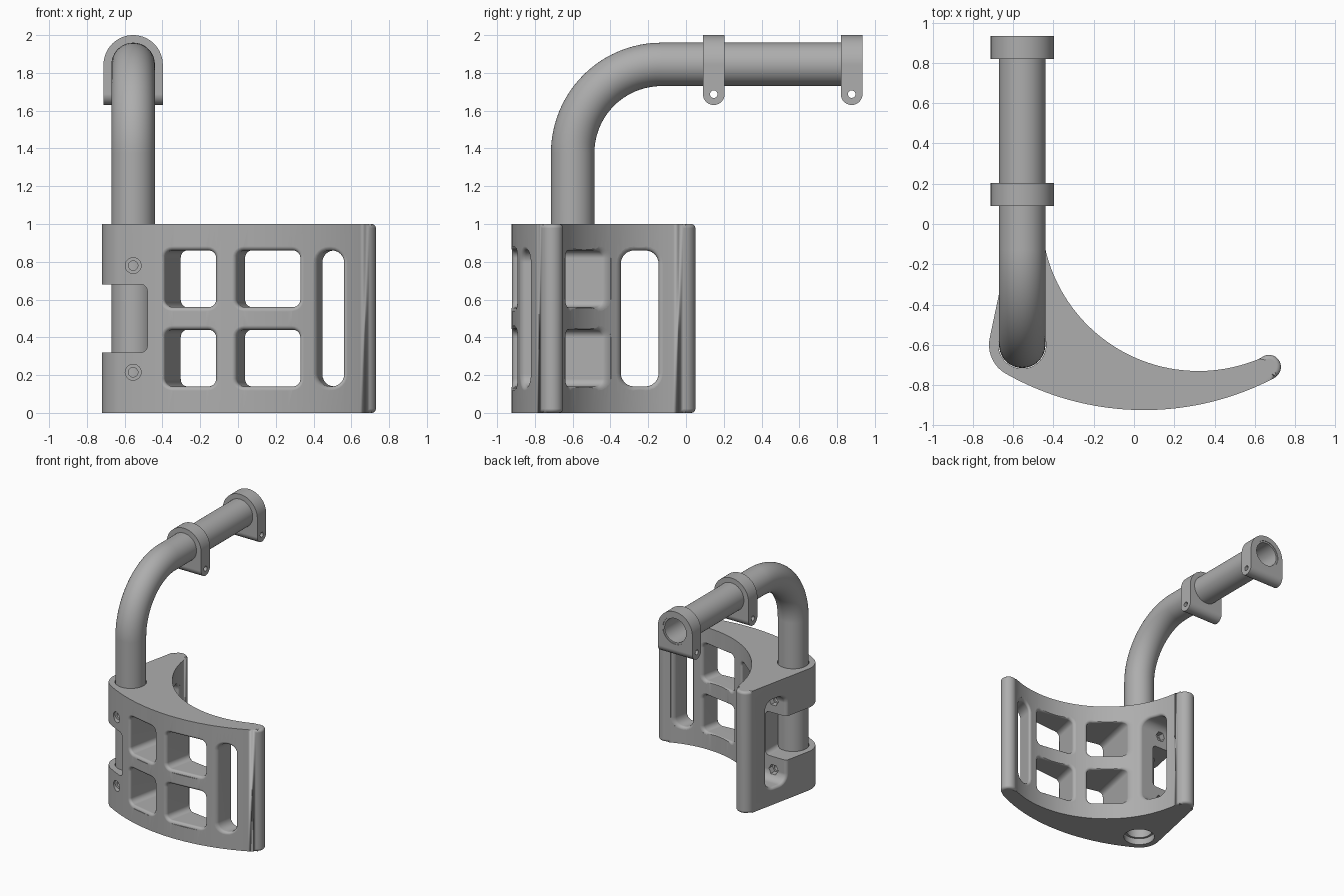
import bpy, bmesh, math
from mathutils import Vector

if "Cube" in bpy.data.objects:
    bpy.data.objects.remove(bpy.data.objects["Cube"])

grey = bpy.data.materials.new("plain grey")
grey.use_nodes = True
COLOUR = (0.42, 0.42, 0.42, 1)
grey.diffuse_color = COLOUR
grey.node_tree.nodes["Principled BSDF"].inputs["Base Color"].default_value = COLOUR

TUBE_X, TUBE_Y, TUBE_Z = -0.555, -0.6, 1.845
TUBE_R, BORE_R = 0.115, 0.098
FILLET = 0.022


def along_x(u, v, w): return Vector((w, u, v))
def along_y(u, v, w): return Vector((u, w, v))
def along_z(u, v, w): return Vector((u, v, w))


def arc(cx, cy, r, a, b, n):
    """Points on an arc, angles in degrees."""
    angles = [math.radians(a + (b - a) * i / n) for i in range(n + 1)]
    return [(cx + r * math.cos(t), cy + r * math.sin(t)) for t in angles]


def circle(cx, cy, r, n=48):
    return arc(cx, cy, r, 0, 360, n)[:-1]


def rounded_rect(cx, cy, hx, hy, r, n=6):
    pts = []
    for k, (sx, sy) in enumerate([(1, 1), (-1, 1), (-1, -1), (1, -1)]):
        pts += arc(cx + sx * (hx - r), cy + sy * (hy - r), r, 90 * k, 90 * k + 90, n)
    return pts


def loft(name, rings, wrap=False, rim=0):
    """Skin a list of rings; wrap joins last to first, rim rounds both end edges."""
    bm = bmesh.new()
    vs = [[bm.verts.new(p) for p in ring] for ring in rings]
    for a, b in zip(vs, vs[1:] + (vs[:1] if wrap else [])):
        for i in range(len(a)):
            j = (i + 1) % len(a)
            bm.faces.new((a[i], a[j], b[j], b[i]))
    if not wrap:
        caps = [bm.faces.new(vs[0]), bm.faces.new(vs[-1])]
        if rim:
            edges = [e for f in caps for e in f.edges]
            bmesh.ops.bevel(bm, geom=edges, offset=rim, segments=4, profile=0.5,
                            affect='EDGES', clamp_overlap=False)
    bmesh.ops.recalc_face_normals(bm, faces=bm.faces[:])
    mesh = bpy.data.meshes.new(name)
    bm.to_mesh(mesh)
    bm.free()
    ob = bpy.data.objects.new(name, mesh)
    bpy.context.collection.objects.link(ob)
    mesh.materials.append(grey)
    return ob


def prism(name, pts, place, a, b, rim=0):
    return loft(name, [[place(u, v, w) for u, v in pts] for w in (a, b)], rim=rim)


def activate(ob):
    bpy.ops.object.select_all(action='DESELECT')
    ob.select_set(True)
    bpy.context.view_layer.objects.active = ob


def combine(ob, cutter, operation='DIFFERENCE'):
    activate(ob)
    m = ob.modifiers.new("cut", 'BOOLEAN')
    m.operation, m.object, m.solver = operation, cutter, 'EXACT'
    bpy.ops.object.modifier_apply(modifier=m.name)
    bpy.data.objects.remove(cutter)


def finish(ob):
    activate(ob)
    bpy.ops.object.shade_smooth_by_angle(angle=math.radians(32))
    m = ob.modifiers.new("even shading", 'WEIGHTED_NORMAL')
    m.keep_sharp = True


# Guard: crescent outline, rounded at the tube corner and at both tips
outline = arc(0.05, 0.47, 1.394, -119.5, -62.3, 48)
outline += arc(0.67, -0.71, 0.06, -62.3, 114.7, 16)[1:]
outline += arc(0.32, 0.05, 0.78, -65.3, -175.3, 56)[1:]
outline += arc(-0.53, -0.02, 0.07, 4.7, 168, 16)[1:]
outline += arc(TUBE_X, TUBE_Y, 0.165, 168, 240.5, 12)[:-1]
guard = prism("guard", outline, along_z, 0, 1, rim=FILLET)


# The guard's faces, as depth against position
def front_face(x): return 0.47 - math.sqrt(1.394 ** 2 - (x - 0.05) ** 2)
def inner_face(x): return 0.05 - math.sqrt(max(0.0, 0.78 ** 2 - (x - 0.32) ** 2))
def side_face(y): return -0.714 + 0.2086 * (y + 0.556)
def inner_side(y): return 0.32 - math.sqrt(max(0.0, 0.78 ** 2 - (y - 0.05) ** 2))


def window(u, v, hu, hv, r, near, far, ends, slope, place):
    """Cut a rounded opening whose edges are filleted at both curved faces."""
    steps = [math.radians(18 * i) for i in range(6)]
    profile = [(FILLET * (1 - math.sin(t)), FILLET * (1 - math.cos(t))) for t in steps]

    def ring(grow, depth_at):
        pts = []
        for a, b in rounded_rect(u, v, hu + grow, hv + grow, r + grow):
            base = near(a)
            x = a
            for _ in range(12):
                w = depth_at(x, base)
                x = a + slope * (w - base)
            pts.append(place(x, b, w))
        return pts

    rings = [ring(FILLET, lambda x, base: ends[0])]
    rings += [ring(g, lambda x, base, d=d: base + d) for g, d in profile]
    rings += [ring(g, lambda x, base, d=d: far(x) - d) for g, d in reversed(profile)]
    rings += [ring(FILLET, lambda x, base: ends[1])]
    combine(guard, loft("window_cutter", rings))


# Front windows: two columns of two, and one tall slot
for x, half in ((-0.255, 0.135), (0.158, 0.168)):
    for z in (0.29, 0.71):
        window(x, z, half, 0.15, 0.04, front_face, inner_face, (-1.2, 0.0), 0.21, along_y)
window(0.488, 0.5, 0.07, 0.36, 0.065, front_face, inner_face, (-1.2, 0.0), 0.21, along_y)

# Tall slot through the side wall
window(-0.245, 0.5, 0.1, 0.36, 0.07, side_face, inner_side, (-1.0, -0.2), 0, along_x)

# Notch that bares the tube between two lugs
combine(guard, prism("notch_cutter", rounded_rect(-0.74, 0.5, 0.26, 0.18, 0.035),
                     along_y, -1.2, -0.22))

# Tube socket, with bolt holes, counterbores and nut pockets in each lug
combine(guard, prism("socket_cutter", circle(TUBE_X, TUBE_Y, TUBE_R + 0.003), along_z, -0.1, 1.1))
for z in (0.215, 0.78):
    for r, n, a, b in ((0.042, 24, -1, -0.745), (0.025, 24, -1, -0.3), (0.042, 6, -0.39, -0.3)):
        combine(guard, prism("bolt_cutter", circle(TUBE_X, z, r, n), along_y, a, b))
finish(guard)

# Hollow bent tube
BEND = 0.47
path = [(TUBE_Y, 0.05, 0)]
for i in range(25):
    t = math.radians(90 * i / 24)
    path.append((TUBE_Y + BEND * (1 - math.cos(t)), TUBE_Z - BEND * (1 - math.sin(t)), t))
path.append((0.93, TUBE_Z, math.pi / 2))


def tube_rings(r):
    return [[Vector((TUBE_X + a, y - b * math.cos(t), z + b * math.sin(t)))
             for a, b in circle(0, 0, r)] for y, z, t in path]


tube = loft("bent_tube", tube_rings(TUBE_R) + tube_rings(BORE_R)[::-1], wrap=True)
finish(tube)

# Clamps on the horizontal run
CLAMP_R, HALF, FOOT = 0.157, 0.0575, 1.6875
for name, y in (("front_clamp", 0.147), ("rear_clamp", 0.877)):
    low = FOOT - HALF
    arch = arc(TUBE_X, 2 - CLAMP_R, CLAMP_R, 0, 180, 32)
    arch += [(TUBE_X - CLAMP_R, low - 0.05), (TUBE_X + CLAMP_R, low - 0.05)]
    clamp = prism(name, arch, along_y, y - HALF, y + HALF)
    side = arc(y, FOOT, HALF, 180, 360, 20) + [(y + HALF, 2.1), (y - HALF, 2.1)]
    combine(clamp, prism("foot_cutter", side, along_x, -1, 0), 'INTERSECT')
    combine(clamp, prism("bore_cutter", circle(TUBE_X, TUBE_Z, TUBE_R - 0.003),
                         along_y, y - 0.2, y + 0.2))
    combine(clamp, prism("pin_cutter", circle(y, FOOT, 0.02, 20), along_x, -1, 0))
    finish(clamp)
